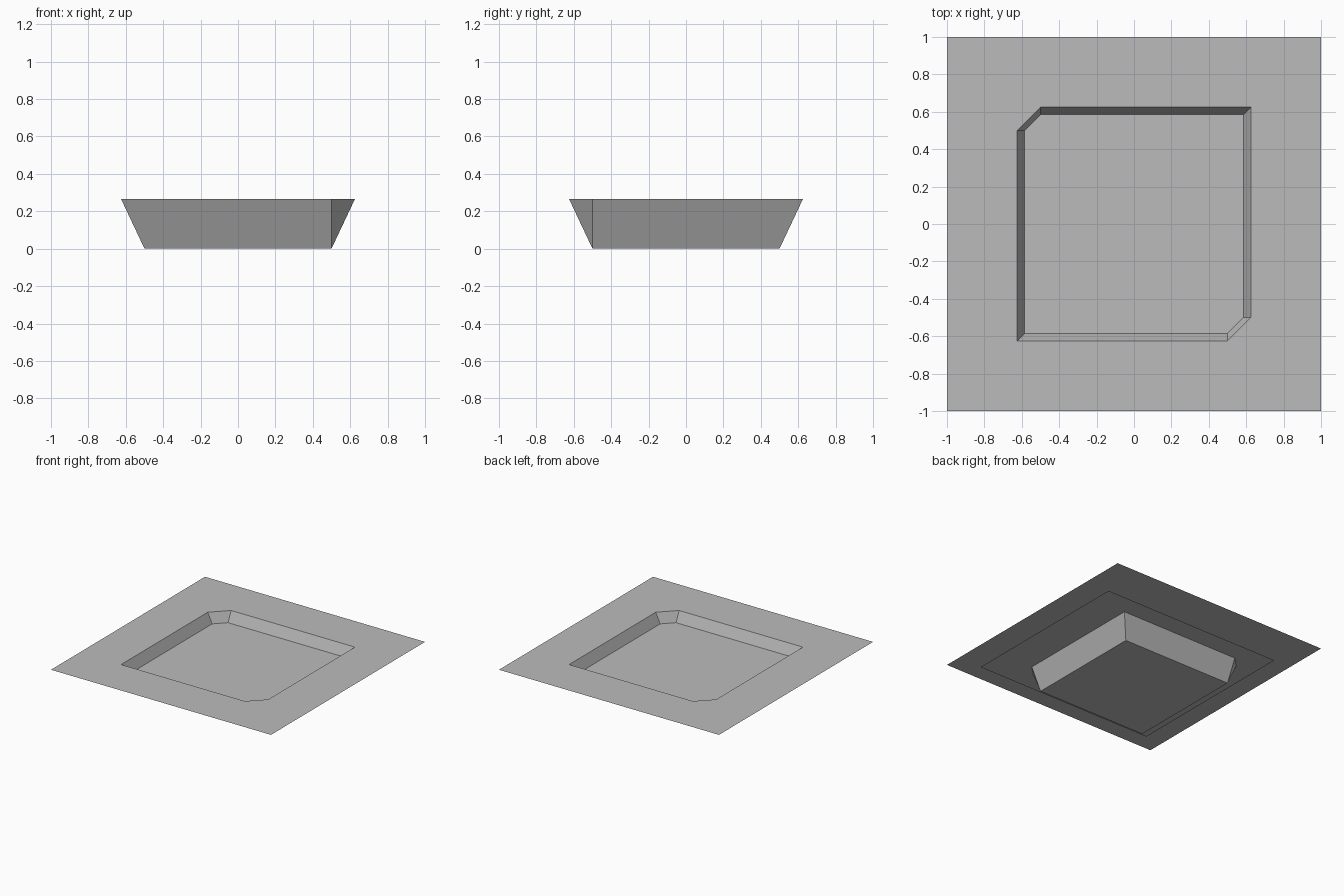
import bpy, bmesh

if "Cube" in bpy.data.objects:
    bpy.data.objects.remove(bpy.data.objects["Cube"])

TOP, LEVEL = 0.265, 0.18      # rim sheet height, inner surface height
IN, OUT = 0.5, 0.625          # basin half-width at bottom and at rim

grey = bpy.data.materials.new("plain grey")
grey.diffuse_color = (0.5, 0.5, 0.5, 1)
grey.use_nodes = True
grey.node_tree.nodes["Principled BSDF"].inputs["Base Color"].default_value = grey.diffuse_color


def make_object(name, points, faces):
    bm = bmesh.new()
    verts = [bm.verts.new(p) for p in points]
    for f in faces:
        bm.faces.new([verts[i] for i in f])
    mesh = bpy.data.meshes.new(name)
    bm.to_mesh(mesh)
    bm.free()
    mesh.materials.append(grey)
    obj = bpy.data.objects.new(name, mesh)
    bpy.context.collection.objects.link(obj)
    return obj


def square(x0, x1, y0, y1, z):
    return [(x0, y0, z), (x1, y0, z), (x1, y1, z), (x0, y1, z)]


# Opening outline: a square with two opposite corners cut off
rim = [(-OUT, -OUT, TOP), (IN, -OUT, TOP), (OUT, -IN, TOP),
       (OUT, OUT, TOP), (-IN, OUT, TOP), (-OUT, IN, TOP)]
# Square corner that each rim point belongs to
corner = [0, 1, 1, 2, 3, 3]


def ring(flip):
    """Faces between a square (verts 0-3) and the rim (verts 4-9)."""
    faces = []
    for i in range(6):
        j = (i + 1) % 6
        f = [corner[i], corner[j], 4 + j, 4 + i]
        f = list(dict.fromkeys(f))     # cut corners become triangles
        faces.append(f[::-1] if flip else f)
    return faces


# Flat sheet around the opening
make_object("ground_sheet", square(-1, 1, -1, 1, TOP) + rim, ring(False))

# Basin: sloping walls down to a square bottom
make_object("basin", square(-IN, IN, -IN, IN, 0) + rim,
            ring(False) + [[3, 2, 1, 0]])

# Flat surface filling the basin, running on beneath the sheet
make_object("inner_surface", square(-0.75, 0.88, -0.75, 0.75, LEVEL), [[0, 1, 2, 3]])
